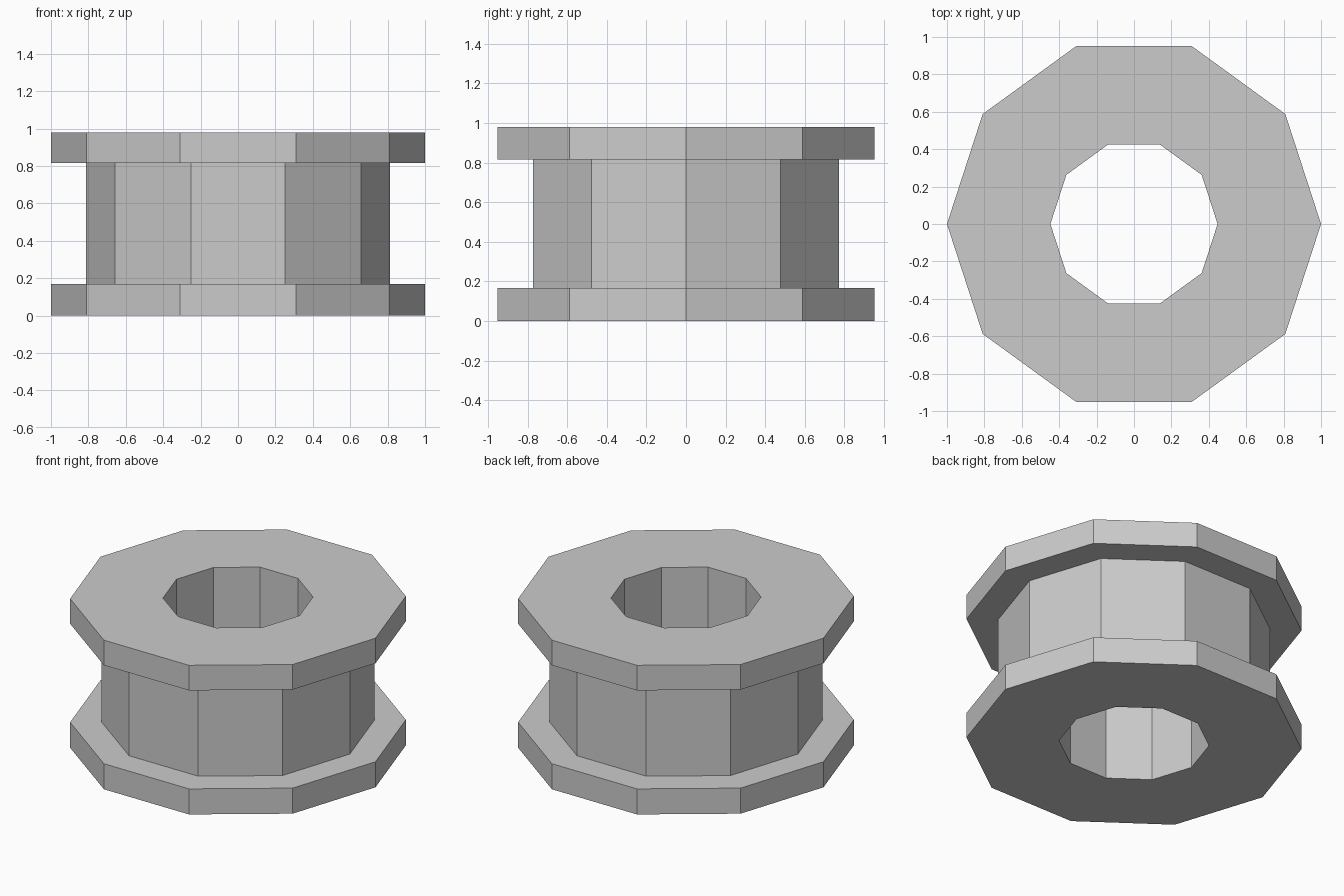
import bpy, bmesh
from math import cos, sin, tau

if "Cube" in bpy.data.objects:
    bpy.data.objects.remove(bpy.data.objects["Cube"])

SIDES = 10
BORE, HUB, RIM = 0.447, 0.813, 1.0
LOW, HIGH, TOP = 0.168, 0.815, 0.98

# Closed (radius, height) cross-section: bore, two flanges and the hub between
profile = [(BORE, 0), (RIM, 0), (RIM, LOW), (HUB, LOW),
           (HUB, HIGH), (RIM, HIGH), (RIM, TOP), (BORE, TOP)]

# Flanged spool: profile turned round z in ten flat steps
bm = bmesh.new()
rings = [[bm.verts.new((r * cos(tau * i / SIDES), r * sin(tau * i / SIDES), z))
          for r, z in profile] for i in range(SIDES)]
n = len(profile)
for i in range(SIDES):
    a, b = rings[i], rings[(i + 1) % SIDES]
    for j in range(n):
        k = (j + 1) % n
        bm.faces.new((a[j], b[j], b[k], a[k]))
bmesh.ops.recalc_face_normals(bm, faces=bm.faces)

mesh = bpy.data.meshes.new("flanged_spool")
bm.to_mesh(mesh)
bm.free()
spool = bpy.data.objects.new("flanged_spool", mesh)
bpy.context.collection.objects.link(spool)
